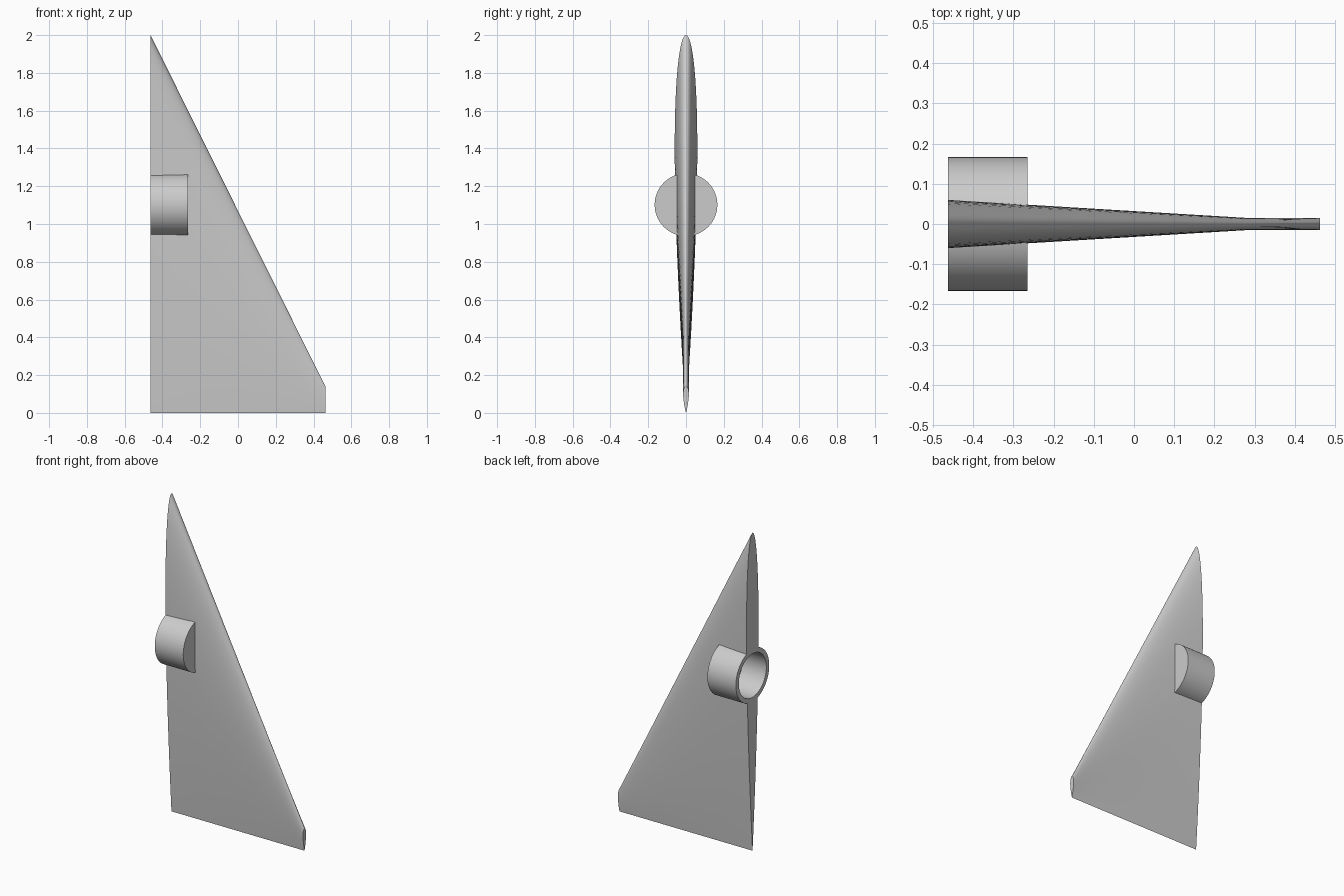
import bpy
import bmesh
import math
from mathutils import Matrix

cube = bpy.data.objects.get("Cube")
if cube:
    bpy.data.objects.remove(cube, do_unlink=True)

ROOT_X, TIP_X = -0.463, 0.463
ROOT_CHORD, TIP_CHORD = 2.0, 0.14
MIN_HALF = 0.015            # thinnest allowed half thickness
SOCKET_Z = 1.102
OUTER_R, BORE_R = 0.166, 0.137
SOCKET_LEN, BORE_DEPTH = 0.198, 0.165

grey = bpy.data.materials.new("light grey")
grey.use_nodes = True
grey.diffuse_color = (0.6, 0.6, 0.6, 1)
grey.node_tree.nodes["Principled BSDF"].inputs["Base Color"].default_value = (0.6, 0.6, 0.6, 1)


def finish(name, bm):
    bmesh.ops.recalc_face_normals(bm, faces=bm.faces[:])
    mesh = bpy.data.meshes.new(name)
    bm.to_mesh(mesh)
    bm.free()
    mesh.materials.append(grey)
    obj = bpy.data.objects.new(name, mesh)
    bpy.context.collection.objects.link(obj)
    return obj


def smooth(obj):
    bpy.ops.object.select_all(action='DESELECT')
    obj.select_set(True)
    bpy.context.view_layer.objects.active = obj
    bpy.ops.object.shade_smooth_by_angle(angle=math.radians(35))


def loft(bm, rings):
    for a, b in zip(rings, rings[1:]):
        for i in range(len(a)):
            j = (i + 1) % len(a)
            bm.faces.new((a[i], a[j], b[j], b[i]))
    bm.faces.new(rings[0])
    bm.faces.new(rings[-1])


def thickness(s):
    """Symmetric airfoil half thickness, peak 1, closed trailing edge."""
    return 10 * (0.2969 * math.sqrt(s) - 0.126 * s - 0.3516 * s**2
                 + 0.2843 * s**3 - 0.1036 * s**4)


# Tapered fin: airfoil sections with a minimum thickness near the tip
N = 36
cos_steps = [(1 - math.cos(math.pi * i / N)) / 2 for i in range(N + 1)]
outline = [(s, thickness(s)) for s in cos_steps]
outline += [(s, -thickness(s)) for s in cos_steps[-2:0:-1]]
kink_chord = MIN_HALF / 0.03
kink_x = ROOT_X + (TIP_X - ROOT_X) * (ROOT_CHORD - kink_chord) / (ROOT_CHORD - TIP_CHORD)
bm = bmesh.new()
rings = []
for x, chord in ((ROOT_X, ROOT_CHORD), (kink_x, kink_chord), (TIP_X, TIP_CHORD)):
    half = max(0.03 * chord, MIN_HALF)
    rings.append([bm.verts.new((x, half * t, chord * (1 - s))) for s, t in outline])
loft(bm, rings)
fin = finish("fin", bm)

# Bore cutter through the fin root
bm = bmesh.new()
bmesh.ops.create_cone(bm, cap_ends=True, segments=64, radius1=BORE_R, radius2=BORE_R,
                      depth=2 * BORE_DEPTH,
                      matrix=Matrix.Translation((ROOT_X, 0, SOCKET_Z))
                      @ Matrix.Rotation(math.pi / 2, 4, 'Y'))
cutter = finish("bore_cutter", bm)
cutter.hide_render = True
cut = fin.modifiers.new("bore", 'BOOLEAN')
cut.operation = 'DIFFERENCE'
cut.solver = 'EXACT'
cut.object = cutter
bpy.context.view_layer.objects.active = fin
fin.select_set(True)
bpy.ops.object.modifier_apply(modifier=cut.name)
bpy.data.objects.remove(cutter, do_unlink=True)
smooth(fin)

# Blind round socket, open at the root
profile = ((BORE_DEPTH, BORE_R), (0, BORE_R), (0, OUTER_R), (SOCKET_LEN, OUTER_R))
bm = bmesh.new()
rings = []
for depth, r in profile:
    angles = [2 * math.pi * i / 64 for i in range(64)]
    rings.append([bm.verts.new((ROOT_X + depth, r * math.cos(a), SOCKET_Z + r * math.sin(a)))
                  for a in angles])
loft(bm, rings)
smooth(finish("root_socket", bm))
